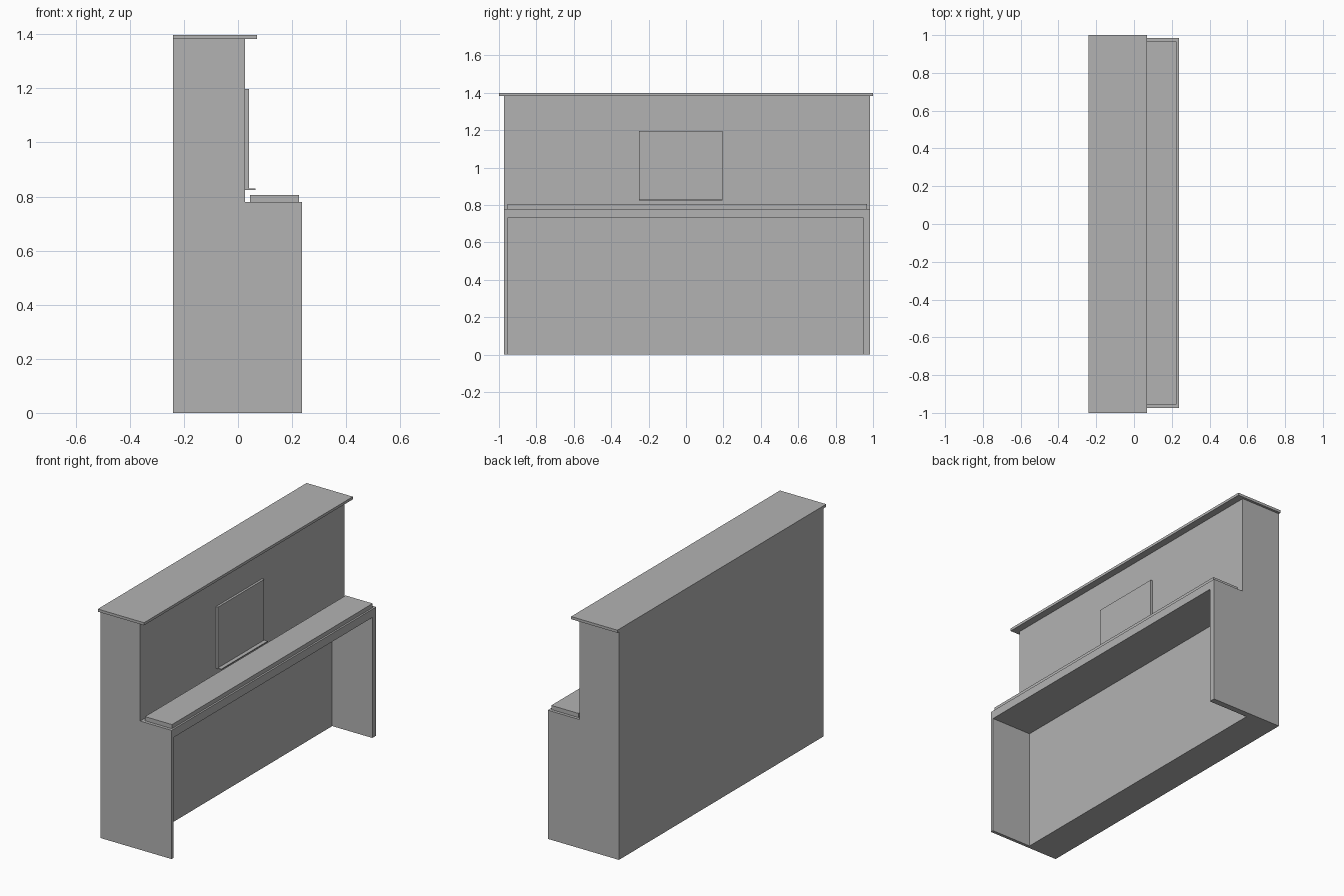
import bpy
import bmesh

cube = bpy.data.objects.get("Cube")
if cube:
    bpy.data.objects.remove(cube, do_unlink=True)

grey = bpy.data.materials.new("plain grey")
grey.use_nodes = True
colour = (0.448, 0.448, 0.448, 1)
grey.diffuse_color = colour
grey.node_tree.nodes["Principled BSDF"].inputs["Base Color"].default_value = colour


def extrude(name, profile, y0, y1):
    """Extrude an (x, z) profile along y."""
    bm = bmesh.new()
    face = bm.faces.new([bm.verts.new((x, y0, z)) for x, z in profile])
    result = bmesh.ops.extrude_face_region(bm, geom=[face])
    verts = [v for v in result["geom"] if isinstance(v, bmesh.types.BMVert)]
    bmesh.ops.translate(bm, verts=verts, vec=(0, y1 - y0, 0))
    bmesh.ops.recalc_face_normals(bm, faces=bm.faces)
    mesh = bpy.data.meshes.new(name)
    bm.to_mesh(mesh)
    bm.free()
    mesh.materials.append(grey)
    obj = bpy.data.objects.new(name, mesh)
    bpy.context.collection.objects.link(obj)
    return obj


def box(name, x, y, z):
    profile = [(x[0], z[0]), (x[1], z[0]), (x[1], z[1]), (x[0], z[1])]
    return extrude(name, profile, *y)


back, front, step, shelf_z, lid_z = -0.24, 0.237, 0.026, 0.78, 1.382

# Stepped carcass with the knee space cut out between the end panels
carcass = extrude("carcass", [(back, 0), (front, 0), (front, shelf_z),
                              (step, shelf_z), (step, lid_z), (back, lid_z)],
                  -0.974, 0.985)
cutter = box("knee_space_cutter", (-0.032, 0.4), (-0.955, 0.948), (-0.1, 0.73))
cutter.hide_render = True
cut = carcass.modifiers.new("knee_space", "BOOLEAN")
cut.operation = "DIFFERENCE"
cut.solver = "EXACT"
cut.object = cutter
bpy.context.view_layer.objects.active = carcass
bpy.ops.object.modifier_apply(modifier=cut.name)
bpy.data.objects.remove(cutter, do_unlink=True)

# Overhanging lid, raised keyboard cover
box("top_lid", (back, 0.07), (-1, 1), (lid_z, 1.398))
box("keyboard_cover", (0.045, 0.226), (-0.955, 0.967), (shelf_z, 0.805))

# Music stand on the upper panel, with its thin ledge
stand_y = (-0.25, 0.194)
box("music_stand", (step, 0.04), stand_y, (0.824, 1.197))
box("music_ledge", (0.04, 0.064), stand_y, (0.824, 0.829))
